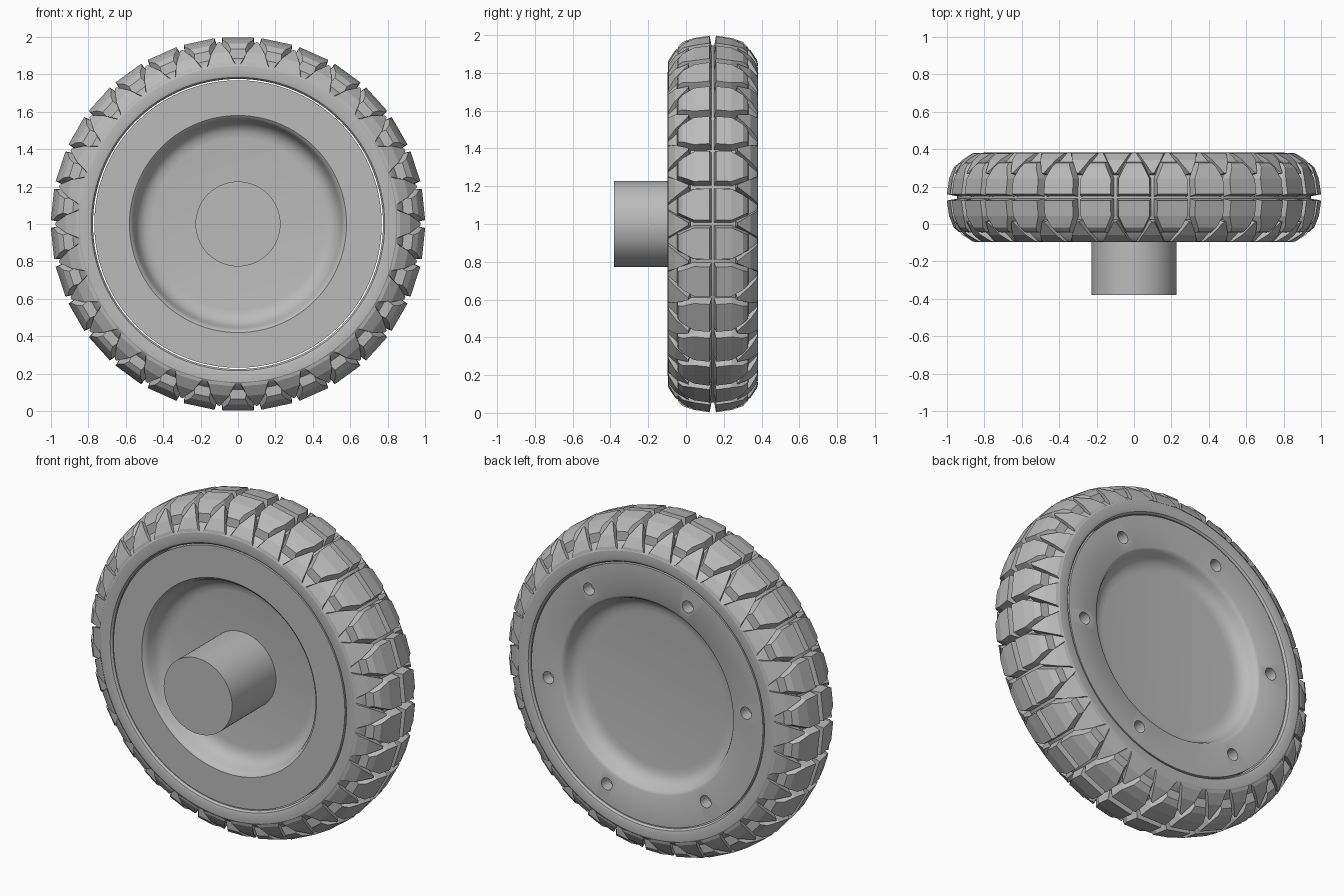
import bpy, bmesh, math
from mathutils import Matrix, Vector

if "Cube" in bpy.data.objects:
    bpy.data.objects.remove(bpy.data.objects["Cube"])

MID_Y = 0.142          # centre plane of the wheel
LUGS = 30
PITCH = 2 * math.pi / LUGS

grey = bpy.data.materials.new("plain grey")
grey.use_nodes = True
grey.diffuse_color = (0.5, 0.5, 0.5, 1)
grey.node_tree.nodes["Principled BSDF"].inputs["Base Color"].default_value = (0.5, 0.5, 0.5, 1)


def finish(name, bm, smooth=None):
    bmesh.ops.remove_doubles(bm, verts=bm.verts, dist=0.0001)
    bmesh.ops.recalc_face_normals(bm, faces=bm.faces)
    mesh = bpy.data.meshes.new(name)
    bm.to_mesh(mesh)
    bm.free()
    mesh.materials.append(grey)
    obj = bpy.data.objects.new(name, mesh)
    bpy.context.collection.objects.link(obj)
    if smooth:
        bpy.ops.object.select_all(action="DESELECT")
        obj.select_set(True)
        bpy.context.view_layer.objects.active = obj
        bpy.ops.object.shade_smooth_by_angle(angle=math.radians(smooth))
    return obj


def polar(r, angle, t):
    """Point at radius r, angle from the top, and offset t across the wheel."""
    return Vector((r * math.sin(angle), MID_Y + t, 1 + r * math.cos(angle)))


def lathe(profile, closed=False, steps=120):
    bm = bmesh.new()
    verts = [bm.verts.new(polar(r, 0, t)) for r, t in profile]
    pairs = list(zip(verts, verts[1:]))
    if closed:
        pairs.append((verts[-1], verts[0]))
    edges = [bm.edges.new(p) for p in pairs]
    bmesh.ops.spin(bm, geom=verts + edges, cent=(0, MID_Y, 1), axis=(0, 1, 0),
                   angle=2 * math.pi, steps=steps, use_duplicate=False)
    return bm


def sample(curve, t):
    t = abs(t)
    for (a, ra), (b, rb) in zip(curve, curve[1:]):
        if t <= b:
            return ra + (rb - ra) * (t - a) / (b - a)
    return curve[-1][1]


# Crown curves (offset, radius): top of the lugs and floor of the grooves
CROWN = [(0, 1.003), (0.1, 0.988), (0.16, 0.965), (0.2, 0.92), (0.234, 0.868)]
FLOOR = [(0, 0.945), (0.1, 0.935), (0.16, 0.905), (0.2, 0.878), (0.228, 0.858)]

# Tyre carcass
half = [(r, t) for t, r in FLOOR] + [(0.845, 0.236), (0.80, 0.239), (0.784, 0.234),
                                   (0.775, 0.222), (0.775, 0.17)]
left = [(r, -t) for r, t in reversed(half[1:])]
finish("tyre_carcass", lathe(left + half, closed=True), 25)


def lug(bm, angle, side, rows):
    """Loft one tapered lug; rows hold (offset, half width in pitches)."""
    top, base = [], []
    for i, (t, w) in enumerate(rows):
        flare = -0.012 if i == 0 else (0.004 if i == len(rows) - 1 else 0)
        tb = max(t + flare, 0.004)
        for s in (-1, 1):
            top.append(bm.verts.new(polar(sample(CROWN, t), angle + s * w * PITCH, side * t)))
            base.append(bm.verts.new(polar(sample(FLOOR, tb) - 0.006,
                                           angle + s * (w + 0.065) * PITCH, side * tb)))
    n = len(top)
    for i in range(0, n - 2, 2):
        a, b, c, d = i, i + 1, i + 3, i + 2
        bm.faces.new((top[a], top[b], top[c], top[d]))
        bm.faces.new((base[a], base[d], base[c], base[b]))
        bm.faces.new((top[a], top[d], base[d], base[a]))
        bm.faces.new((top[b], base[b], base[c], top[c]))
    bm.faces.new((top[0], base[0], base[1], top[1]))
    bm.faces.new((top[n - 2], top[n - 1], base[n - 1], base[n - 2]))


# Tread: two rows of centre lugs, with shoulder lugs half a pitch between them
for name, shift, rows in (
        ("centre_lugs", 0, [(0.017, 0.40), (0.1, 0.40), (0.16, 0.265), (0.185, 0.2)]),
        ("shoulder_lugs", 0.5, [(0.13, 0.03), (0.2, 0.25), (0.234, 0.37)])):
    bm = bmesh.new()
    for side in (-1, 1):
        for k in range(LUGS):
            lug(bm, (k + shift) * PITCH, side, rows)
    finish(name, bm)

# Hub disc with a rounded dish on each face
FACE = 0.226
DISH = [(0.58, 0), (0.567, 0.008), (0.557, 0.025), (0.545, 0.055), (0.525, 0.08),
        (0.495, 0.095), (0.46, 0.1), (0, 0.1)]


def hub_side(side, depth):
    return [(0.768, side * FACE)] + [(r, side * (FACE - d * depth)) for r, d in DISH]


front = hub_side(-1, 1.2)
back = hub_side(1, 0.9)
hub = finish("hub", lathe(front[::-1] + back), 35)

# Six blind bolt holes in the back face
bm = bmesh.new()
for k in range(6):
    a = math.radians(54 + 60 * k)
    spot = Vector((0.66 * math.cos(a), MID_Y + FACE, 1 + 0.66 * math.sin(a)))
    bmesh.ops.create_cone(bm, cap_ends=True, segments=24, radius1=0.036, radius2=0.036, depth=0.14,
                          matrix=Matrix.Translation(spot) @ Matrix.Rotation(math.pi / 2, 4, "X"))
cutter = finish("bolt_hole_cutter", bm)
cutter.hide_render = True
cutter.hide_set(True)
cut = hub.modifiers.new("bolt holes", "BOOLEAN")
cut.operation = "DIFFERENCE"
cut.object = cutter

# Axle
finish("axle", lathe([(0, -0.38 - MID_Y), (0.227, -0.38 - MID_Y), (0.227, -0.08), (0, -0.08)],
                     steps=64), 35)
